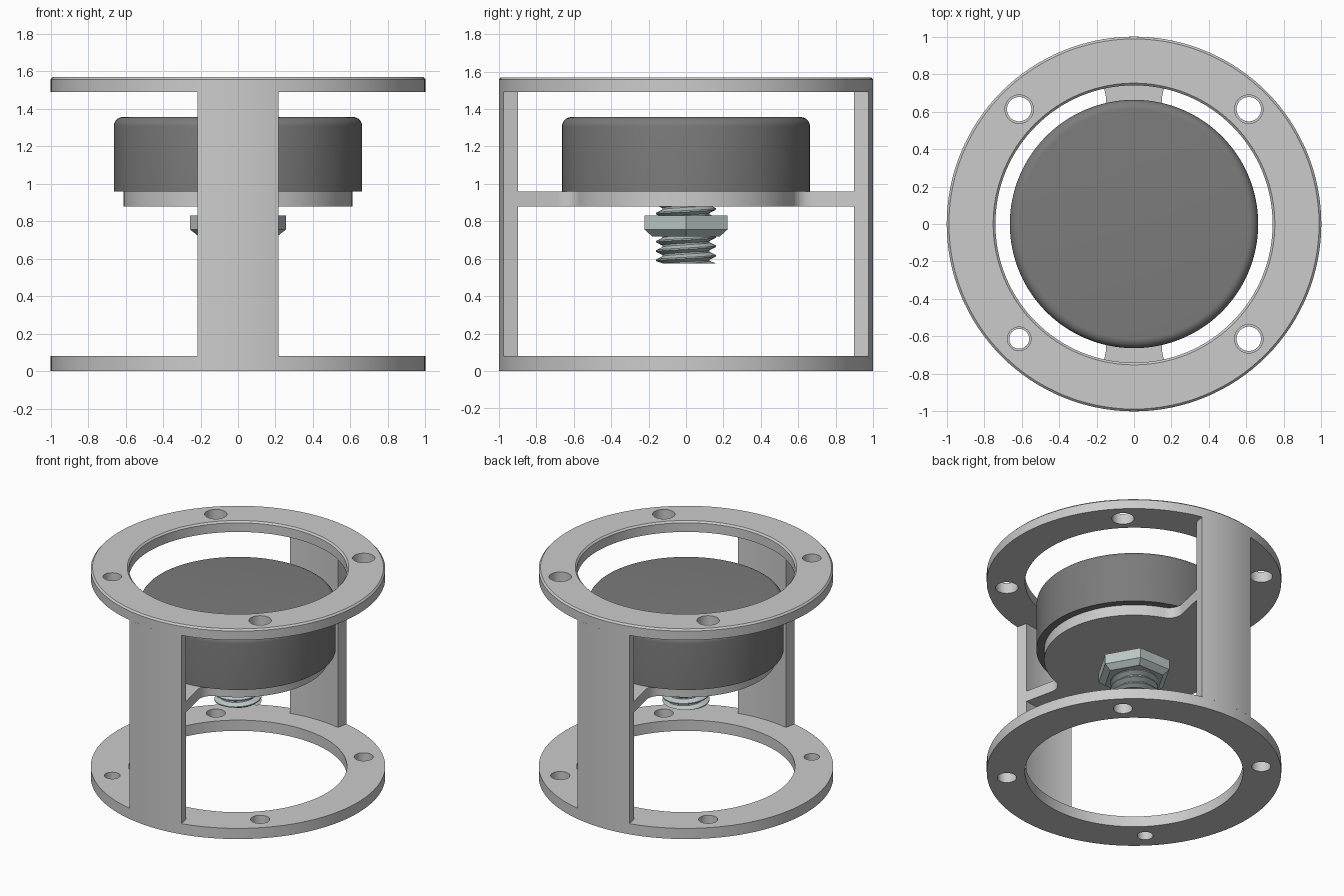
import bpy, bmesh
from math import sin, cos, pi, radians, asin

if "Cube" in bpy.data.objects:
    bpy.data.objects.remove(bpy.data.objects["Cube"])

TAU = 2 * pi


def finish(bm, name, angle=30, color=None):
    bmesh.ops.recalc_face_normals(bm, faces=bm.faces)
    me = bpy.data.meshes.new(name)
    bm.to_mesh(me)
    bm.free()
    ob = bpy.data.objects.new(name, me)
    bpy.context.collection.objects.link(ob)
    if color:
        mat = bpy.data.materials.new(name + "_finish")
        mat.diffuse_color = color
        mat.use_nodes = True
        mat.node_tree.nodes["Principled BSDF"].inputs["Base Color"].default_value = mat.diffuse_color
        me.materials.append(mat)
    smooth(ob, angle)
    return ob


def smooth(ob, angle=30):
    bpy.ops.object.select_all(action='DESELECT')
    ob.select_set(True)
    bpy.context.view_layer.objects.active = ob
    bpy.ops.object.shade_smooth_by_angle(angle=radians(angle))


def lathe(name, profile, n=128, closed=False, color=None, phase=0, angle=30):
    """Spin (r, z) points round z; open profiles get end caps."""
    bm = bmesh.new()
    rows = [[bm.verts.new((r * cos(TAU * i / n + phase), r * sin(TAU * i / n + phase), z))
             for i in range(n)] for r, z in profile]
    pairs = list(zip(rows, rows[1:])) + ([(rows[-1], rows[0])] if closed else [])
    for a, b in pairs:
        for i in range(n):
            j = (i + 1) % n
            bm.faces.new((a[i], a[j], b[j], b[i]))
    if not closed:
        bm.faces.new(rows[0])
        bm.faces.new(rows[-1])
    return finish(bm, name, angle, color)


def prism(name, outline, z0, z1):
    bm = bmesh.new()
    face = bm.faces.new([bm.verts.new((x, y, z0)) for x, y in outline])
    ext = bmesh.ops.extrude_face_region(bm, geom=[face])
    for v in ext['geom']:
        if isinstance(v, bmesh.types.BMVert):
            v.co.z = z1
    return finish(bm, name)


def polar(r, t):
    """Point at radius r, angle t measured from +y towards +x."""
    return (r * sin(t), r * cos(t))


def drill(ob, radius, small_radius, z):
    """Four bolt holes; the front-left one is smaller."""
    for sx in (-1, 1):
        for sy in (-1, 1):
            r = small_radius if sx < 0 and sy < 0 else radius
            bpy.ops.mesh.primitive_cylinder_add(vertices=48, radius=r, depth=0.4,
                                                location=(0.613 * sx, 0.613 * sy, z))
            cutter = bpy.context.object
            cutter.hide_render = True
            bpy.context.view_layer.objects.active = ob
            mod = ob.modifiers.new("hole", 'BOOLEAN')
            mod.object, mod.operation, mod.solver = cutter, 'DIFFERENCE', 'EXACT'
            bpy.ops.object.modifier_apply(modifier=mod.name)
            bpy.data.objects.remove(cutter)
    smooth(ob)


# Bottom and top flange rings
bottom = lathe("bottom_ring", [(0.74, 0), (1, 0), (1, 0.08), (0.74, 0.08)], closed=True)
drill(bottom, 0.065, 0.053, 0.04)
c = 0.012
top = lathe("top_ring", [(0.74, 1.49), (1, 1.49), (1, 1.57 - c), (1 - c, 1.57),
                         (0.74 + c, 1.57), (0.74, 1.57 - c)], closed=True)
drill(top, 0.076, 0.063, 1.53)

# Curved posts at front and back
A = asin(0.215)
for name, mid in (("front_post", pi), ("back_post", 0)):
    ts = [mid - A + 2 * A * i / 16 for i in range(17)]
    prism(name, [polar(1, t) for t in ts] + [polar(0.92, t) for t in reversed(ts)], 0.08, 1.49)

# Shelf: disc with two filleted tabs reaching into the posts
R, F = 0.61, 0.1
B = asin(F / (R + F))
cx, cy = polar(R + F, A + B)
quad = [polar(0.96, A)]
for i in range(13):
    h = A - pi / 2 + (B - pi / 2) * i / 12
    dx, dy = polar(F, h)
    quad.append((cx + dx, cy + dy))
for i in range(1, 25):
    quad.append(polar(R, A + B + (pi / 2 - A - B) * i / 24))
half = quad + [(x, -y) for x, y in reversed(quad[:-1])]
prism("shelf", half + [(-x, -y) for x, y in half], 0.88, 0.96)

# Rounded dark puck on the shelf
r = 0.05
arc = [(0.663 - r + r * cos(k * pi / 16), 1.357 - r + r * sin(k * pi / 16)) for k in range(9)]
lathe("puck", [(0.663, 0.96)] + arc, color=(0.2, 0.2, 0.2, 1))

# Hex nut with chamfered underside
steel = (0.5, 0.57, 0.57, 1)
lathe("hex_nut", [(0.21, 0.72), (0.255, 0.755), (0.255, 0.83)], n=6, color=steel, angle=20)

# Threaded stud: helical ridge over a core
bm = bmesh.new()
N, P, Z0, Z1 = 48, 0.05, 0.575, 0.9
wave = [(0, 0.125), (0.15, 0.125), (0.5, 0.16), (0.65, 0.16)]
cols = []
for i in range(N + 1):
    t = TAU * i / N
    col = []
    for turn in range(-1, 8):
        for f, rad in wave:
            z = min(max(Z0 + P * (turn + f + i / N), Z0), Z1)
            col.append(bm.verts.new((rad * cos(t), rad * sin(t), z)))
    cols.append(col)
for a, b in zip(cols, cols[1:]):
    for k in range(len(a) - 1):
        bm.faces.new((a[k], b[k], b[k + 1], a[k + 1]))
bmesh.ops.remove_doubles(bm, verts=bm.verts, dist=0.0002)
finish(bm, "stud_thread", color=steel)
lathe("stud_core", [(0.126, Z0), (0.126, Z1)], n=48, color=steel)
